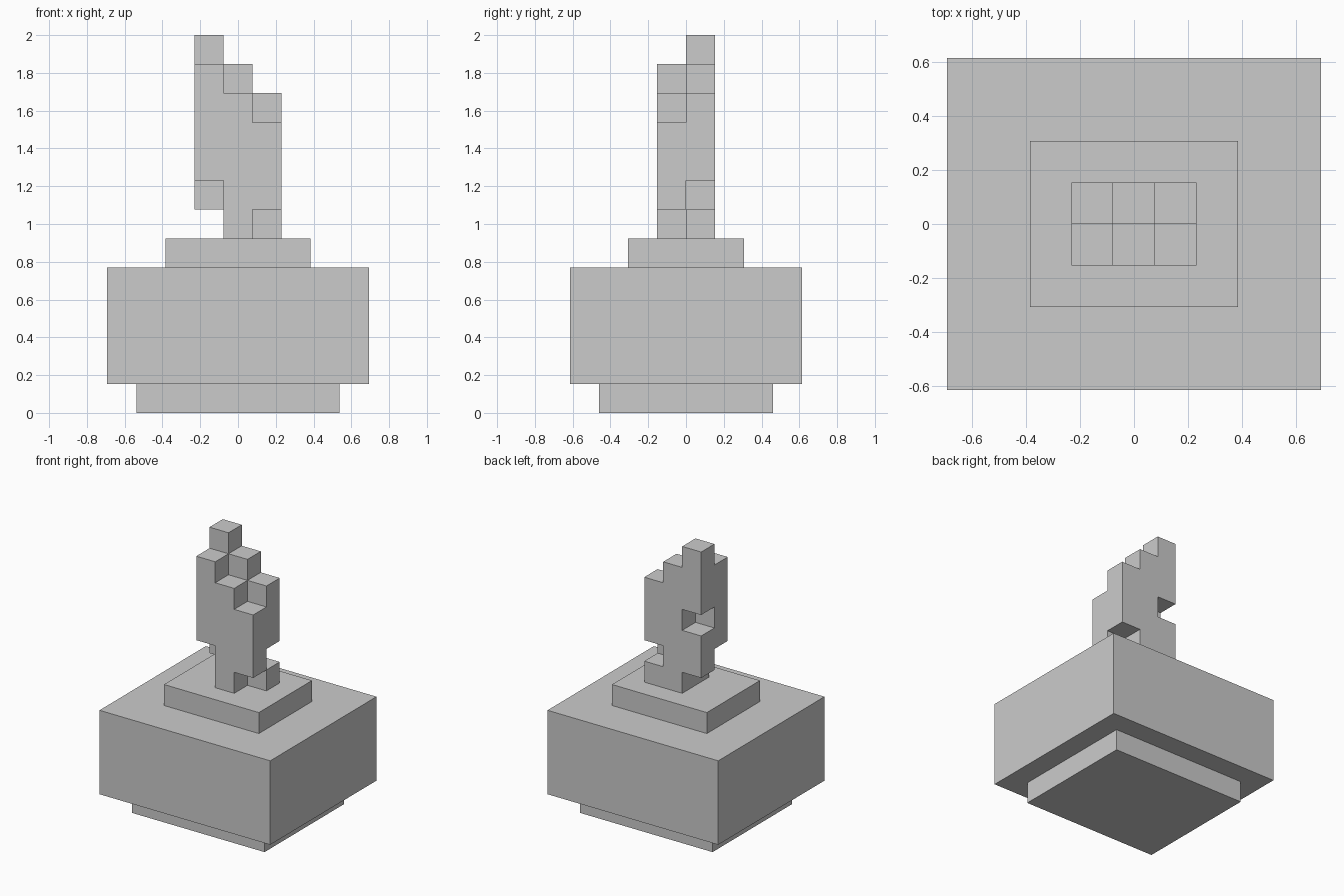
import bpy, bmesh

if "Cube" in bpy.data.objects:
    bpy.data.objects.remove(bpy.data.objects["Cube"])

U = 2 / 13  # one block of the grid


def make_object(name, bm):
    bmesh.ops.remove_doubles(bm, verts=bm.verts, dist=1e-5)
    bmesh.ops.recalc_face_normals(bm, faces=bm.faces)
    mesh = bpy.data.meshes.new(name)
    bm.to_mesh(mesh)
    bm.free()
    obj = bpy.data.objects.new(name, mesh)
    bpy.context.collection.objects.link(obj)
    return obj


# Stepped pot: closed skin through rectangular rings (half x, half y, z)
rings = [(3.5, 3, 0), (3.5, 3, 1), (4.5, 4, 1), (4.5, 4, 5),
         (2.5, 2, 5), (2.5, 2, 6)]
bm = bmesh.new()
loops = [[bm.verts.new((sx * hx * U, sy * hy * U, z * U))
          for sx, sy in ((-1, -1), (1, -1), (1, 1), (-1, 1))]
         for hx, hy, z in rings]
for low, high in zip(loops, loops[1:]):
    for i in range(4):
        j = (i + 1) % 4
        bm.faces.new((low[i], low[j], high[j], high[i]))
bm.faces.new(loops[0][::-1])
bm.faces.new(loops[-1])
make_object("stepped_pot", bm)

# Stem columns: (column x, row y) -> filled height ranges; row 0 is the front
columns = {
    (0, 0): [(8, 12)], (1, 0): [(6, 11)], (2, 0): [(7, 10)],
    (0, 1): [(7, 9), (10, 13)], (1, 1): [(6, 12)], (2, 1): [(6, 7), (8, 11)],
}
cells = {(x, y, z) for (x, y), spans in columns.items()
         for a, b in spans for z in range(a, b)}

# Outer skin only: a face wherever a block has no neighbour
bm = bmesh.new()
for cell in cells:
    for axis in range(3):
        for side in (0, 1):
            near = list(cell)
            near[axis] += 2 * side - 1
            if tuple(near) in cells or near[2] < 6:
                continue
            corners = []
            for p, q in ((0, 0), (1, 0), (1, 1), (0, 1)):
                c = list(cell)
                c[axis] += side
                c[(axis + 1) % 3] += p
                c[(axis + 2) % 3] += q
                corners.append(bm.verts.new(
                    ((c[0] - 1.5) * U, (c[1] - 1) * U, c[2] * U)))
            bm.faces.new(corners if side else corners[::-1])
make_object("block_stem", bm)
